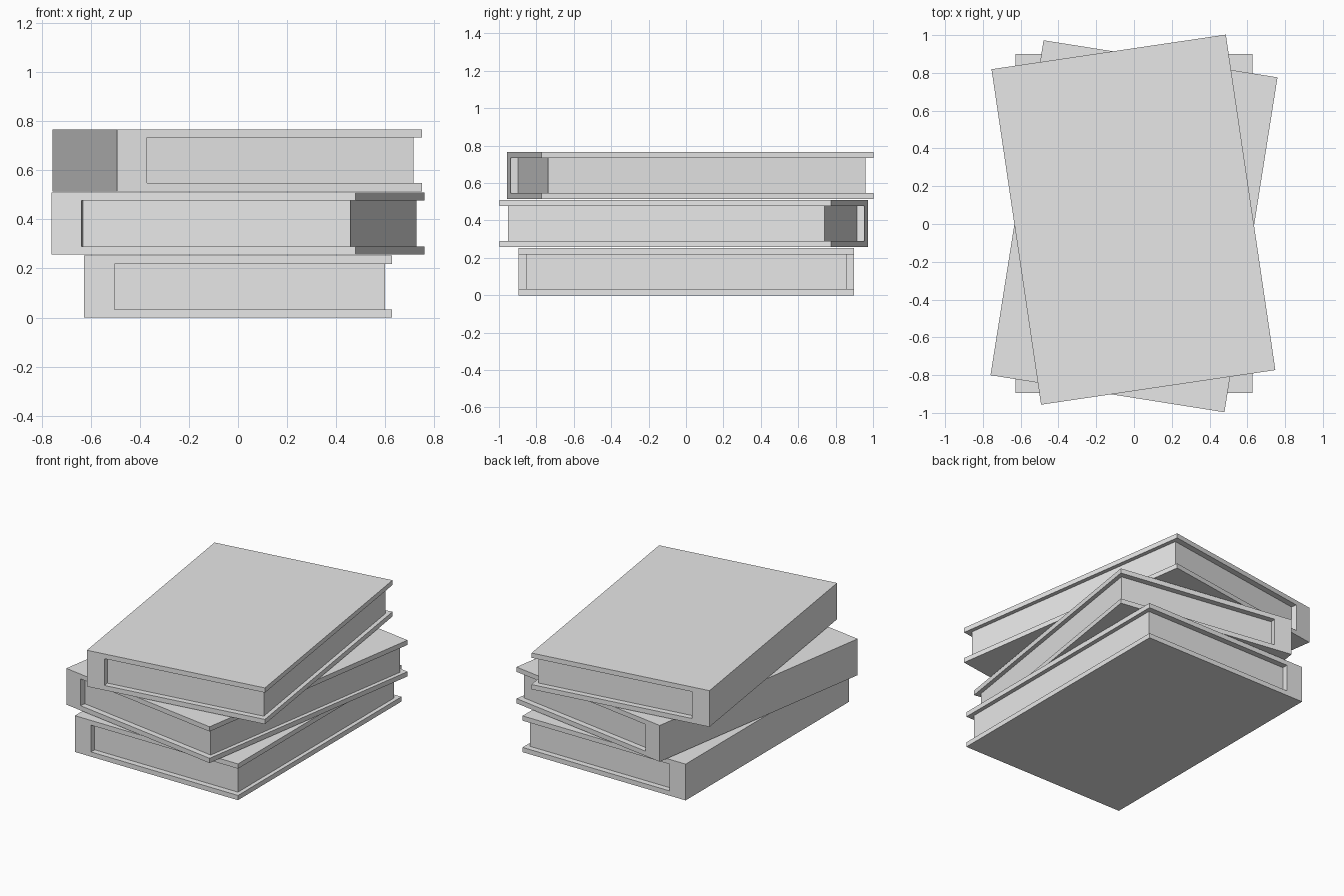
import bpy, bmesh
from math import radians
from mathutils import Matrix, Vector

cube = bpy.data.objects.get("Cube")
if cube:
    bpy.data.objects.remove(cube, do_unlink=True)

# Overall book dimensions
WIDTH, LENGTH, HEIGHT = 1.254, 1.795, 0.252
BOARD, SPINE = 0.033, 0.124
PAGE_INSET, FORE_INSET = 0.04, 0.028
STEP = 0.257

grey = bpy.data.materials.new("plain grey")
grey.use_nodes = True
colour = (0.8, 0.8, 0.8, 1)
grey.diffuse_color = colour
grey.node_tree.nodes["Principled BSDF"].inputs["Base Color"].default_value = colour


def extrude_profile(name, profile, length, place):
    """Extrude an x-z outline along y, centred on y = 0."""
    bm = bmesh.new()
    face = bm.faces.new([bm.verts.new((x, -length / 2, z)) for x, z in profile])
    extruded = bmesh.ops.extrude_face_region(bm, geom=[face], use_keep_orig=True)
    moved = [v for v in extruded["geom"] if isinstance(v, bmesh.types.BMVert)]
    bmesh.ops.translate(bm, verts=moved, vec=(0, length, 0))
    bmesh.ops.recalc_face_normals(bm, faces=bm.faces)
    mesh = bpy.data.meshes.new(name)
    bm.to_mesh(mesh)
    bm.free()
    mesh.materials.append(grey)
    obj = bpy.data.objects.new(name, mesh)
    obj.matrix_world = place
    bpy.context.collection.objects.link(obj)


def book(name, centre, angle, level):
    place = Matrix.Translation(Vector((*centre, level * STEP))) @ Matrix.Rotation(radians(angle), 4, "Z")
    left, right = -WIDTH / 2, WIDTH / 2
    inner, fore = left + SPINE, right - FORE_INSET
    low, high = BOARD, HEIGHT - BOARD
    # Cover: two boards joined by a thick spine
    extrude_profile(name + "_cover", [
        (left, 0), (right, 0), (right, low), (inner, low),
        (inner, high), (right, high), (right, HEIGHT), (left, HEIGHT)], LENGTH, place)
    # Page block set back from the cover edges
    extrude_profile(name + "_pages", [
        (inner, low), (fore, low), (fore, high), (inner, high)],
        LENGTH - 2 * PAGE_INSET, place)


# Stack of three twisted books
book("bottom_book", (0, 0.002), 0, 0)
book("middle_book", (0, -0.012), -9, 1)
book("top_book", (-0.003, 0.023), 8.4, 2)
